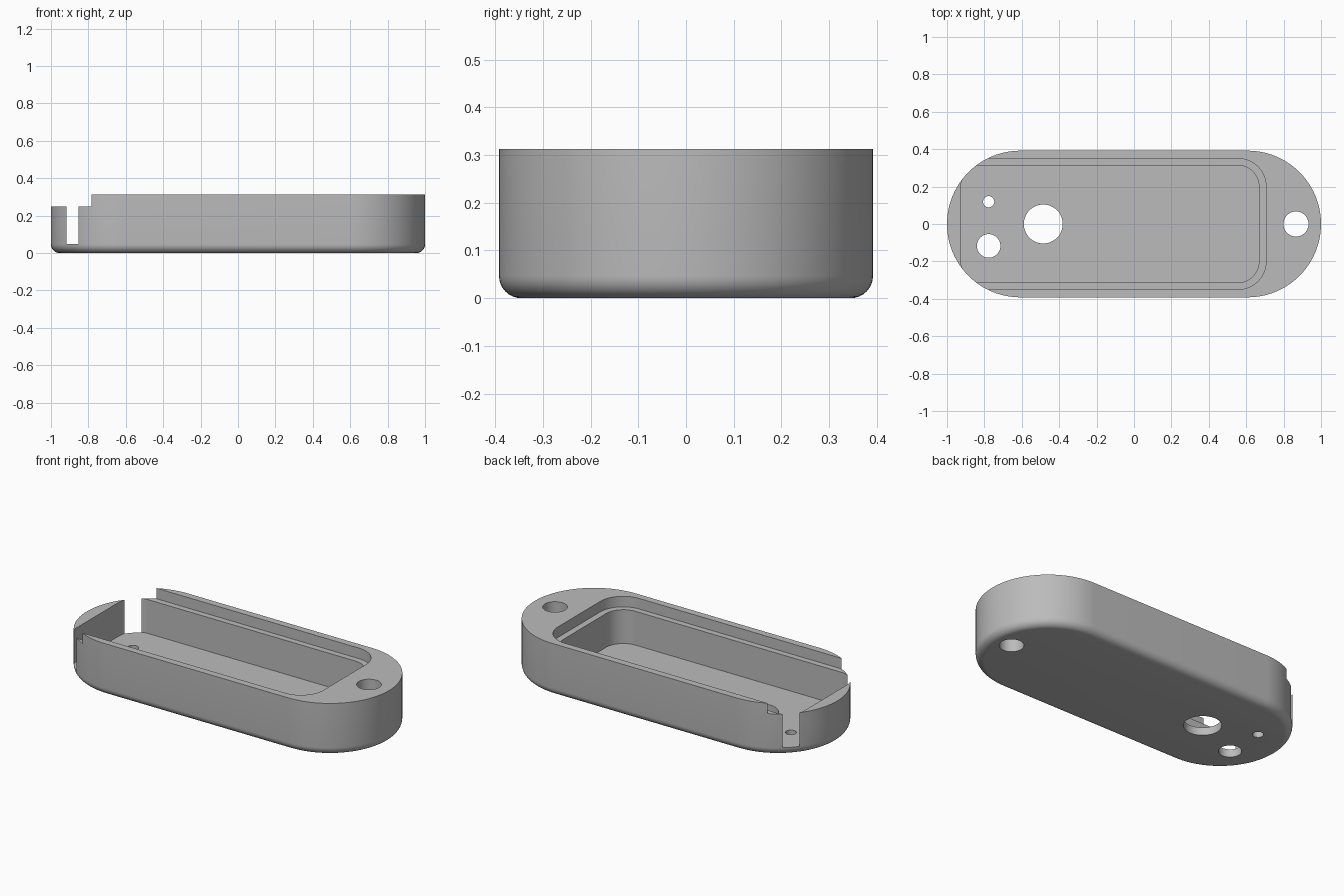
import bpy, bmesh, math
from mathutils import Matrix

if "Cube" in bpy.data.objects:
    bpy.data.objects.remove(bpy.data.objects["Cube"])

HEIGHT, HALF_W, FLOOR, LEDGE = 0.313, 0.392, 0.048, 0.25
FILLET = 0.047

grey = bpy.data.materials.new("plain grey")
grey.use_nodes = True
colour = (0.5, 0.5, 0.5, 1)
grey.diffuse_color = colour
grey.node_tree.nodes["Principled BSDF"].inputs["Base Color"].default_value = colour


def rounded_rect(x0, x1, y0, y1, r, steps=24):
    """Counter-clockwise outline with four rounded corners."""
    centres = [(x1 - r, y1 - r), (x0 + r, y1 - r), (x0 + r, y0 + r), (x1 - r, y0 + r)]
    points = []
    for quarter, (cx, cy) in enumerate(centres):
        for i in range(steps + 1):
            a = math.pi / 2 * (quarter + i / steps)
            points.append((cx + r * math.cos(a), cy + r * math.sin(a)))
    return points


def loft(name, sections, matrix=None):
    """Closed solid through a stack of (outline, height) sections."""
    bm = bmesh.new()
    rings = [[bm.verts.new((x, y, z)) for x, y in pts] for pts, z in sections]
    n = len(rings[0])
    for low, high in zip(rings, rings[1:]):
        for i in range(n):
            j = (i + 1) % n
            bm.faces.new((low[i], low[j], high[j], high[i]))
    bm.faces.new(rings[0][::-1])
    bm.faces.new(rings[-1])
    bmesh.ops.remove_doubles(bm, verts=bm.verts, dist=1e-5)
    if matrix:
        bm.transform(matrix)
    bmesh.ops.recalc_face_normals(bm, faces=bm.faces)
    mesh = bpy.data.meshes.new(name)
    bm.to_mesh(mesh)
    bm.free()
    obj = bpy.data.objects.new(name, mesh)
    obj.data.materials.append(grey)
    bpy.context.collection.objects.link(obj)
    return obj


def prism(name, outline, z0, z1, matrix=None):
    return loft(name, [(outline, z0), (outline, z1)], matrix)


def hole(name, x, y, r):
    return prism(name, rounded_rect(x - r, x + r, y - r, y + r, r, 12), -0.1, 0.5)


# Stadium body with a rounded bottom edge
sections = []
for i in range(9):
    a = math.pi / 2 * i / 8
    inset = FILLET * (1 - math.sin(a))
    w = HALF_W - inset
    sections.append((rounded_rect(inset - 1, 1 - inset, -w, w, w),
                     FILLET * (1 - math.cos(a))))
sections.append((rounded_rect(-1, 1, -HALF_W, HALF_W, HALF_W), HEIGHT))
body = loft("enclosure_body", sections)

# Lid recess runs out of the left end; the deep pocket breaks through its corners
x_axis = Matrix(((0, 0, 1, 0), (1, 0, 0, 0), (0, 1, 0, 0), (0, 0, 0, 1)))
cutters = [
    prism("lid_recess_cutter", rounded_rect(-1.3, 0.706, -0.35, 0.35, 0.15), LEDGE, 0.5),
    prism("pocket_cutter", rounded_rect(-0.925, 0.668, -0.314, 0.314, 0.113), FLOOR, 0.45),
    prism("cable_notch_cutter", rounded_rect(-0.216, 0.216, 0.14, 0.6, 0.09, 12),
          -1.1, -0.88, x_axis),
    hole("mount_hole_cutter", 0.866, 0, 0.067),
    hole("large_hole_cutter", -0.485, 0, 0.104),
    hole("medium_hole_cutter", -0.777, -0.117, 0.063),
    hole("small_hole_cutter", -0.777, 0.119, 0.03),
]

bpy.ops.object.select_all(action='DESELECT')
body.select_set(True)
bpy.context.view_layer.objects.active = body
for cutter in cutters:
    cutter.hide_render = True
    mod = body.modifiers.new(cutter.name, 'BOOLEAN')
    mod.operation = 'DIFFERENCE'
    mod.solver = 'EXACT'
    mod.object = cutter
    bpy.ops.object.modifier_apply(modifier=mod.name)
    bpy.data.objects.remove(cutter)

bpy.ops.object.shade_smooth_by_angle(angle=math.radians(30))
